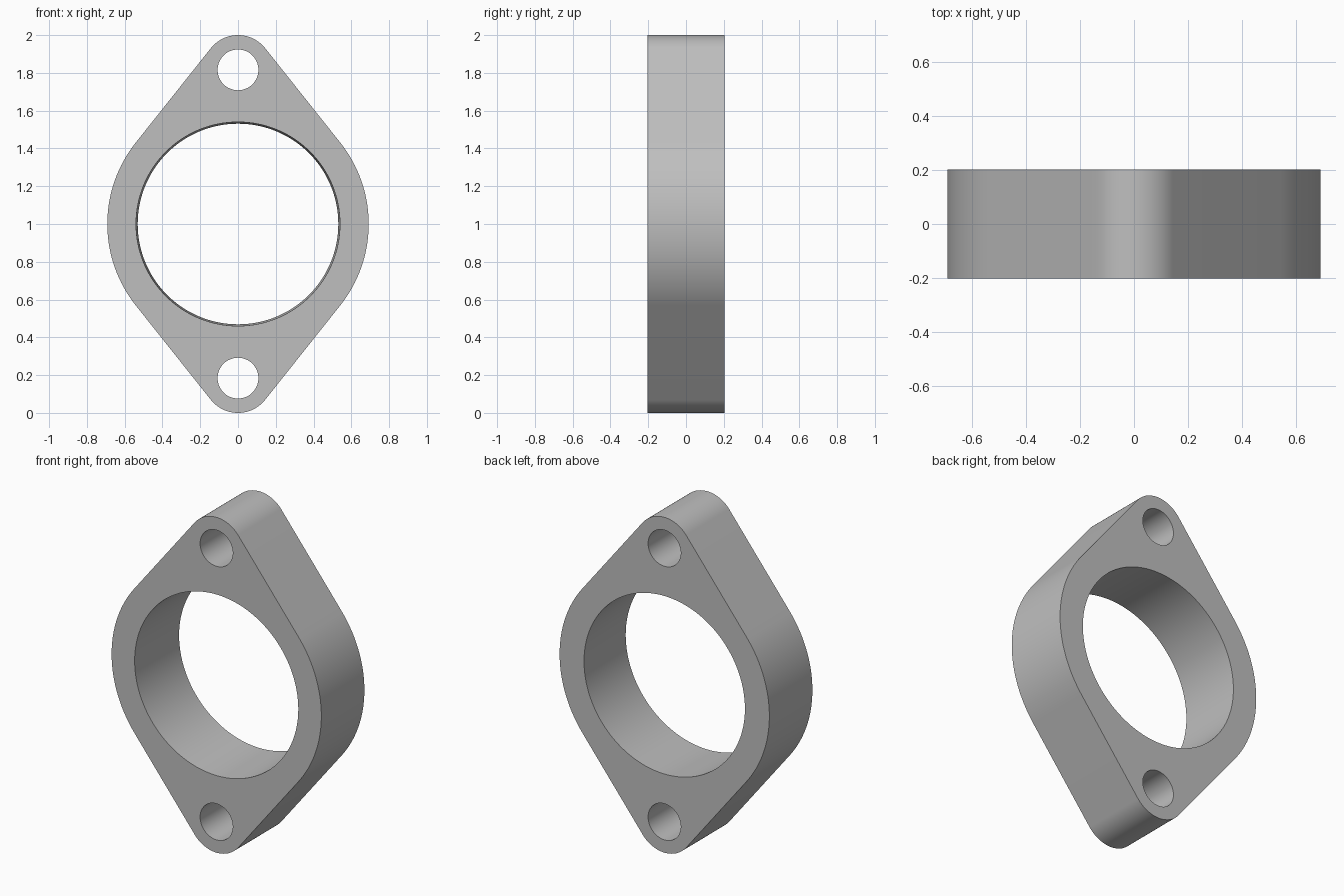
import bpy, bmesh, math
from mathutils import Vector

if "Cube" in bpy.data.objects:
    bpy.data.objects.remove(bpy.data.objects["Cube"])

HALF = 0.203            # half thickness
R_MAIN, R_EAR, EAR_Z = 0.692, 0.184, 0.816
R_BOLT = 0.108
R_BORE_FRONT, R_BORE_BACK = 0.54, 0.531


def arc(cz, r, a0, a1, n):
    return [(r * math.cos(a0 + (a1 - a0) * i / n), cz + r * math.sin(a0 + (a1 - a0) * i / n))
            for i in range(n + 1)]


def circle(cz, r, n):
    return arc(cz, r, 0, 2 * math.pi, n)[:-1]


# outline: main disc and two ears joined by common tangents
t = math.asin((R_MAIN - R_EAR) / EAR_Z)
outline = (arc(0, R_MAIN, -t, t, 40)
           + arc(EAR_Z, R_EAR, t, math.pi - t, 40)
           + arc(0, R_MAIN, math.pi - t, math.pi + t, 40)
           + arc(-EAR_Z, R_EAR, math.pi + t, 2 * math.pi - t, 40))

# (front profile, back profile) of every wall; the bore narrows slightly to the back
bolt_holes = [circle(s * EAR_Z, R_BOLT, 48) for s in (1, -1)]
walls = [(outline, outline),
         (circle(0, R_BORE_FRONT, 128), circle(0, R_BORE_BACK, 128))]
walls += [(h, h) for h in bolt_holes]

bm = bmesh.new()
caps = {-1: [], 1: []}
for front, back in walls:
    rings = {}
    for side, pts in ((-1, front), (1, back)):
        ring = [bm.verts.new((x, side * HALF, z + 1)) for x, z in pts]
        n = len(ring)
        caps[side] += [bm.edges.new((ring[i], ring[(i + 1) % n])) for i in range(n)]
        rings[side] = ring
    f, b = rings[-1], rings[1]
    for i in range(n):
        j = (i + 1) % n
        bm.faces.new((f[i], f[j], b[j], b[i]))

# front and back faces with the holes left open
for side, edges in caps.items():
    bmesh.ops.triangle_fill(bm, use_beauty=True, use_dissolve=False,
                            edges=edges, normal=Vector((0, side, 0)))
bmesh.ops.recalc_face_normals(bm, faces=bm.faces[:])

mesh = bpy.data.meshes.new("flange_plate")
bm.to_mesh(mesh)
bm.free()
flange = bpy.data.objects.new("flange_plate", mesh)
bpy.context.collection.objects.link(flange)

grey = bpy.data.materials.new("plain grey")
grey.diffuse_color = (0.52, 0.52, 0.52, 1)
grey.use_nodes = True
grey.node_tree.nodes["Principled BSDF"].inputs["Base Color"].default_value = grey.diffuse_color
mesh.materials.append(grey)

bpy.context.view_layer.objects.active = flange
flange.select_set(True)
bpy.ops.object.shade_smooth_by_angle(angle=math.radians(30))
